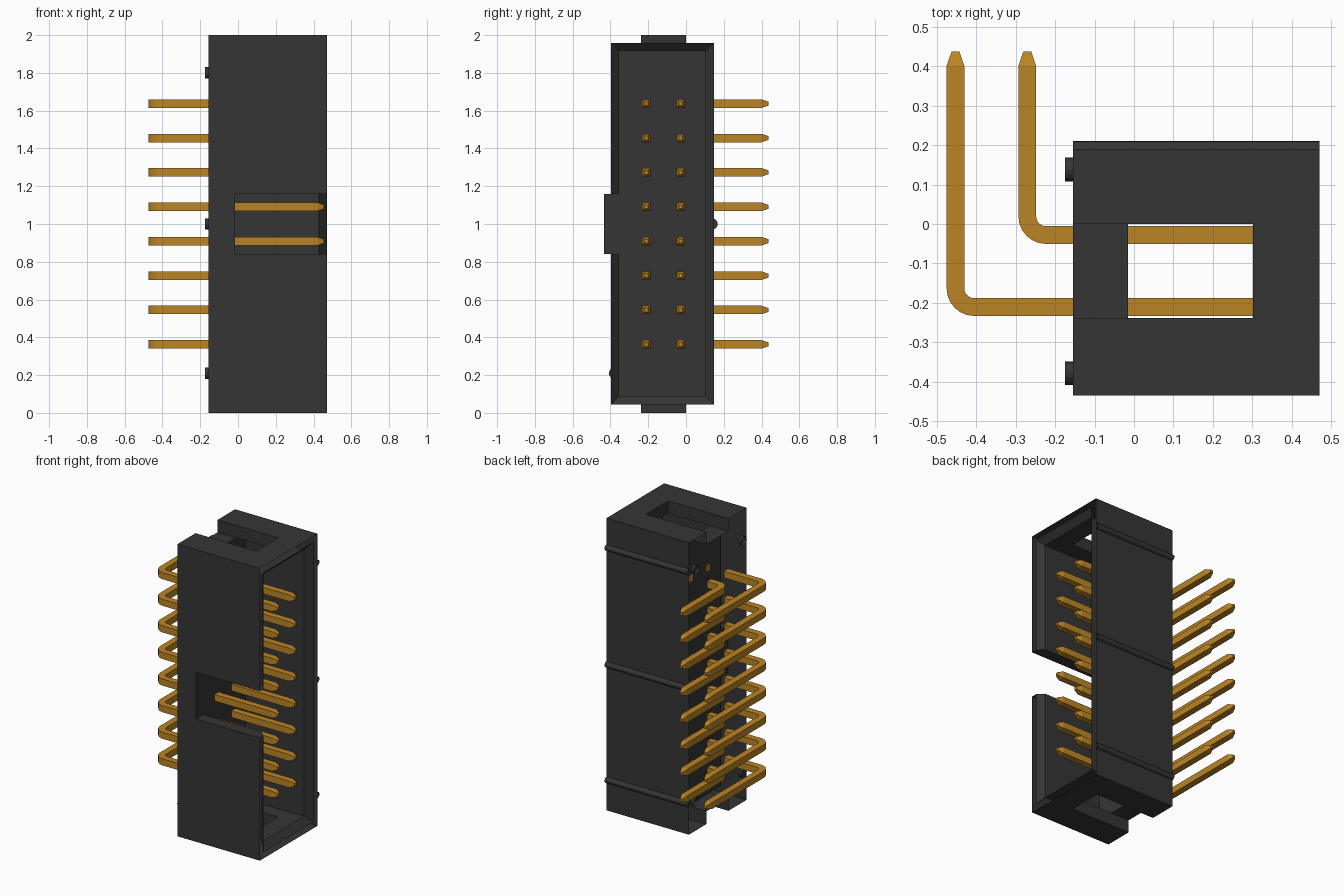
import bpy, bmesh, math
from mathutils import Vector

if "Cube" in bpy.data.objects:
    bpy.data.objects.remove(bpy.data.objects["Cube"])


def material(name, rgb):
    m = bpy.data.materials.new(name)
    m.diffuse_color = (*rgb, 1)
    m.use_nodes = True
    m.node_tree.nodes["Principled BSDF"].inputs["Base Color"].default_value = m.diffuse_color
    return m


BLACK = material("black_plastic", (0.036, 0.036, 0.036))
GOLD = material("gold_metal", (0.50, 0.235, 0.018))


def finish(name, bm, mat):
    bmesh.ops.recalc_face_normals(bm, faces=bm.faces)
    me = bpy.data.meshes.new(name)
    bm.to_mesh(me)
    bm.free()
    me.materials.append(mat)
    ob = bpy.data.objects.new(name, me)
    bpy.context.collection.objects.link(ob)
    return ob


def loft(bm, rings, caps=True):
    """Join closed rings of points into a tube."""
    rows = [[bm.verts.new(p) for p in ring] for ring in rings]
    n = len(rows[0])
    for a, b in zip(rows, rows[1:]):
        for i in range(n):
            j = (i + 1) % n
            bm.faces.new((a[i], a[j], b[j], b[i]))
    if caps:
        bm.faces.new(rows[0])
        bm.faces.new(rows[-1])


def rect(x, y0, y1, z0, z1):
    return [(x, y0, z0), (x, y1, z0), (x, y1, z1), (x, y0, z1)]


def block(name, *sections):
    bm = bmesh.new()
    loft(bm, [rect(*s) for s in sections])
    return finish(name, bm, BLACK)


def box(name, x0, x1, *yz):
    return block(name, (x0, *yz), (x1, *yz))


# Shrouded housing
XB, XF, XR = -0.155, -0.015, 0.47          # back, cavity floor, rim
housing = box("housing", XB, XR, -0.435, 0.19, 0, 2)


def cut(cutter):
    cutter.hide_render = True
    mod = housing.modifiers.new("cut", "BOOLEAN")
    mod.operation = "DIFFERENCE"
    mod.solver = "EXACT"
    mod.object = cutter
    bpy.context.view_layer.objects.active = housing
    bpy.ops.object.modifier_apply(modifier=mod.name)
    bpy.data.objects.remove(cutter)


# Cavity with a bevelled mouth, then the polarising key slot
cut(block("cavity", (XF, -0.355, 0.102, 0.088, 1.915), (0.43, -0.355, 0.102, 0.088, 1.915),
          (0.49, -0.417, 0.17, 0.022, 1.981)))
cut(box("key_slot", XF, 0.6, -0.6, -0.3, 0.84, 1.16))
# End windows and their open notches toward the pins
for z0, z1, n0, n1 in ((1.85, 2.2, 1.915, 2.2), (-0.2, 0.15, -0.2, 0.088)):
    cut(box("window", 0, 0.302, -0.238, 0, z0, z1))
    cut(box("notch", -0.3, 0.01, -0.238, 0, n0, n1))

# The housing is an open shell at its rim and back
bm = bmesh.new()
bm.from_mesh(housing.data)
ends = [f for f in bm.faces
        if any(all(abs(v.co.x - x) < 1e-4 for v in f.verts) for x in (XB, XR))]
bmesh.ops.delete(bm, geom=ends, context="FACES")
bm.to_mesh(housing.data)
bm.free()

# Half-round ribs across the rear wall
bm = bmesh.new()
for z in (0.21, 1.0, 1.8):
    arc = [(0.19 + 0.02 * math.sin(math.pi * i / 8), z + 0.02 * math.cos(math.pi * i / 8))
           for i in range(9)]
    rows = [[bm.verts.new((x, y, h)) for y, h in arc] for x in (XB, XR)]
    for i in range(8):
        bm.faces.new((rows[0][i], rows[0][i + 1], rows[1][i + 1], rows[1][i])).smooth = True
finish("ribs", bm, BLACK)

# Standoff pegs on the back
bm = bmesh.new()
for y, z, closed in ((0.138, 1.8, False), (-0.378, 1.8, False), (0.138, 1.0, True),
                     (0.138, 0.21, False), (-0.378, 0.21, True)):
    loft(bm, [[(x, y + 0.03 * math.cos(math.tau * i / 16), z + 0.03 * math.sin(math.tau * i / 16))
               for i in range(16)] for x in (-0.175, XB)], closed)
finish("standoff_pegs", bm, BLACK)

# Pins
W, TIP, R = 0.0225, 0.01, 0.0475           # half width, tip half width, bend radius


def square(x, y, z, angle, w):
    """Square section whose normal lies in the horizontal plane at angle."""
    side = Vector((-math.sin(angle), math.cos(angle), 0)) * w
    up, c = Vector((0, 0, w)), Vector((x, y, z))
    return [c - side - up, c + side - up, c + side + up, c - side + up]


inner, outer = bmesh.new(), bmesh.new()
for k in range(8):
    z = 1 + 0.1821 * (k - 3.5)
    for y, xe in ((-0.028, -0.2705), (-0.2105, -0.4525)):
        # straight contact inside the cavity
        loft(inner, [square(XF - 0.004, y, z, 0, W), square(0.42, y, z, 0, W),
                     square(0.455, y, z, 0, TIP)])
        # right-angle tail outside
        rings = [square(XB, y, z, math.pi, W)]
        for i in range(7):
            t = math.pi / 2 * i / 6
            rings.append(square(xe + R - R * math.sin(t), y + R - R * math.cos(t), z,
                                math.pi - t, W))
        rings += [square(xe, 0.40, z, math.pi / 2, W), square(xe, 0.437, z, math.pi / 2, TIP)]
        loft(outer, rings)
finish("contact_pins", inner, GOLD)
finish("bent_pin_tails", outer, GOLD)
